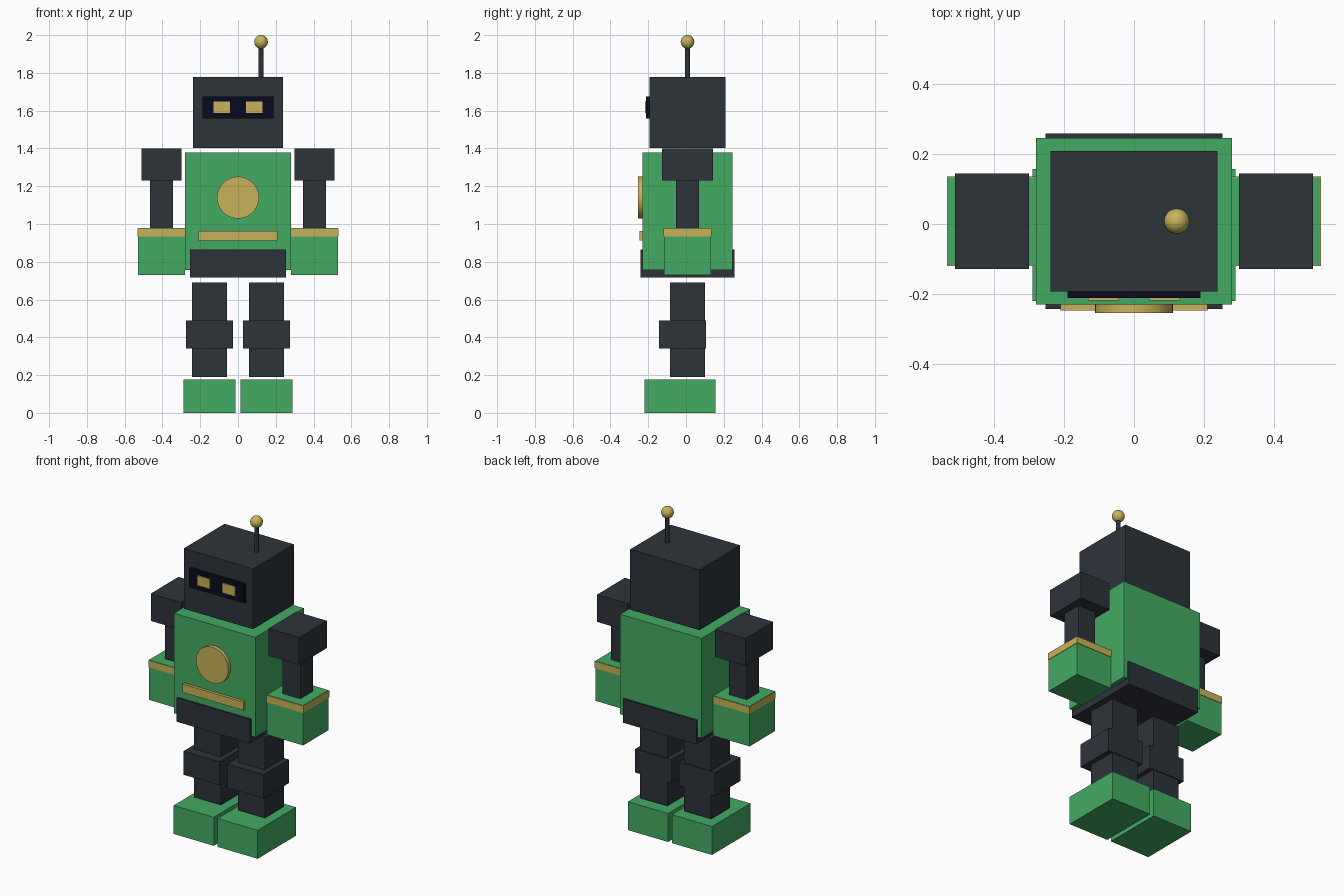
import bpy
from math import pi

default = bpy.data.objects.get("Cube")
if default:
    bpy.data.objects.remove(default, do_unlink=True)


def make_material(name, rgb):
    mat = bpy.data.materials.new(name)
    mat.use_nodes = True
    color = (*rgb, 1.0)
    mat.diffuse_color = color
    mat.node_tree.nodes["Principled BSDF"].inputs["Base Color"].default_value = color
    return mat


GREEN = make_material("green", (0.056, 0.41, 0.125))
DARK = make_material("charcoal", (0.026, 0.034, 0.042))
GOLD = make_material("gold", (0.58, 0.45, 0.10))
BLACK = make_material("midnight_black", (0.003, 0.003, 0.014))

MID_Y = 0.008  # depth centre shared by most parts


def finish(name, mat):
    obj = bpy.context.object
    obj.name = obj.data.name = name
    obj.data.materials.append(mat)
    return obj


def box(name, mat, x, y, z):
    """Box from (min, max) ranges on each axis."""
    spans = (x, y, z)
    bpy.ops.mesh.primitive_cube_add(size=1, location=[(a + b) / 2 for a, b in spans])
    obj = finish(name, mat)
    obj.scale = [b - a for a, b in spans]
    bpy.ops.object.transform_apply(location=False, rotation=False, scale=True)
    return obj


def around(centre, half):
    return (centre - half, centre + half)


def cylinder(name, mat, radius, depth, location, rotation=(0, 0, 0), sides=32):
    bpy.ops.mesh.primitive_cylinder_add(vertices=sides, radius=radius, depth=depth,
                                        location=location, rotation=rotation)
    obj = finish(name, mat)
    bpy.ops.object.shade_smooth_by_angle()
    return obj


# Body
box("torso", GREEN, around(0, 0.28), around(MID_Y, 0.238), (0.757, 1.378))
box("pelvis", DARK, around(0, 0.253), around(MID_Y, 0.25), (0.716, 0.864))
cylinder("chest_disc", GOLD, 0.111, 0.04, (0, -0.234, 1.14), (pi / 2, 0, 0), 48)
box("belt_bar", GOLD, around(0, 0.21), (-0.247, -0.22), (0.912, 0.964))

# Head
box("head", DARK, around(0, 0.238), around(MID_Y, 0.2), (1.403, 1.778))
box("visor", BLACK, around(0, 0.189), (-0.211, -0.18), (1.558, 1.675))
cylinder("antenna_rod", DARK, 0.0125, 0.19, (0.122, MID_Y, 1.865), sides=24)
bpy.ops.mesh.primitive_uv_sphere_add(segments=32, ring_count=16, radius=0.036,
                                     location=(0.122, MID_Y, 1.964))
finish("antenna_ball", GOLD)
bpy.ops.object.shade_smooth()

# Paired parts
for label, side in (("left", 1), ("right", -1)):
    box(label + "_eye", GOLD, around(side * 0.087, 0.044), (-0.218, -0.2), (1.587, 1.648))

    arm_x = side * 0.405
    box(label + "_shoulder", DARK, around(arm_x, 0.105), around(MID_Y, 0.136), (1.23, 1.4))
    box(label + "_arm", DARK, around(arm_x, 0.061), around(MID_Y, 0.061), (0.95, 1.25))
    box(label + "_hand", GREEN, around(arm_x, 0.125), around(MID_Y, 0.125), (0.73, 0.978))
    box(label + "_cuff_band", GOLD, around(arm_x, 0.128), around(MID_Y, 0.128), (0.933, 0.976))

    leg_x = side * 0.151
    box(label + "_leg", DARK, around(leg_x, 0.093), around(MID_Y, 0.093), (0.19, 0.69))
    box(label + "_knee", DARK, around(leg_x, 0.124), around(-0.018, 0.124), (0.342, 0.489))
    box(label + "_foot", GREEN, around(leg_x, 0.138), around(-0.031, 0.188), (0, 0.177))
